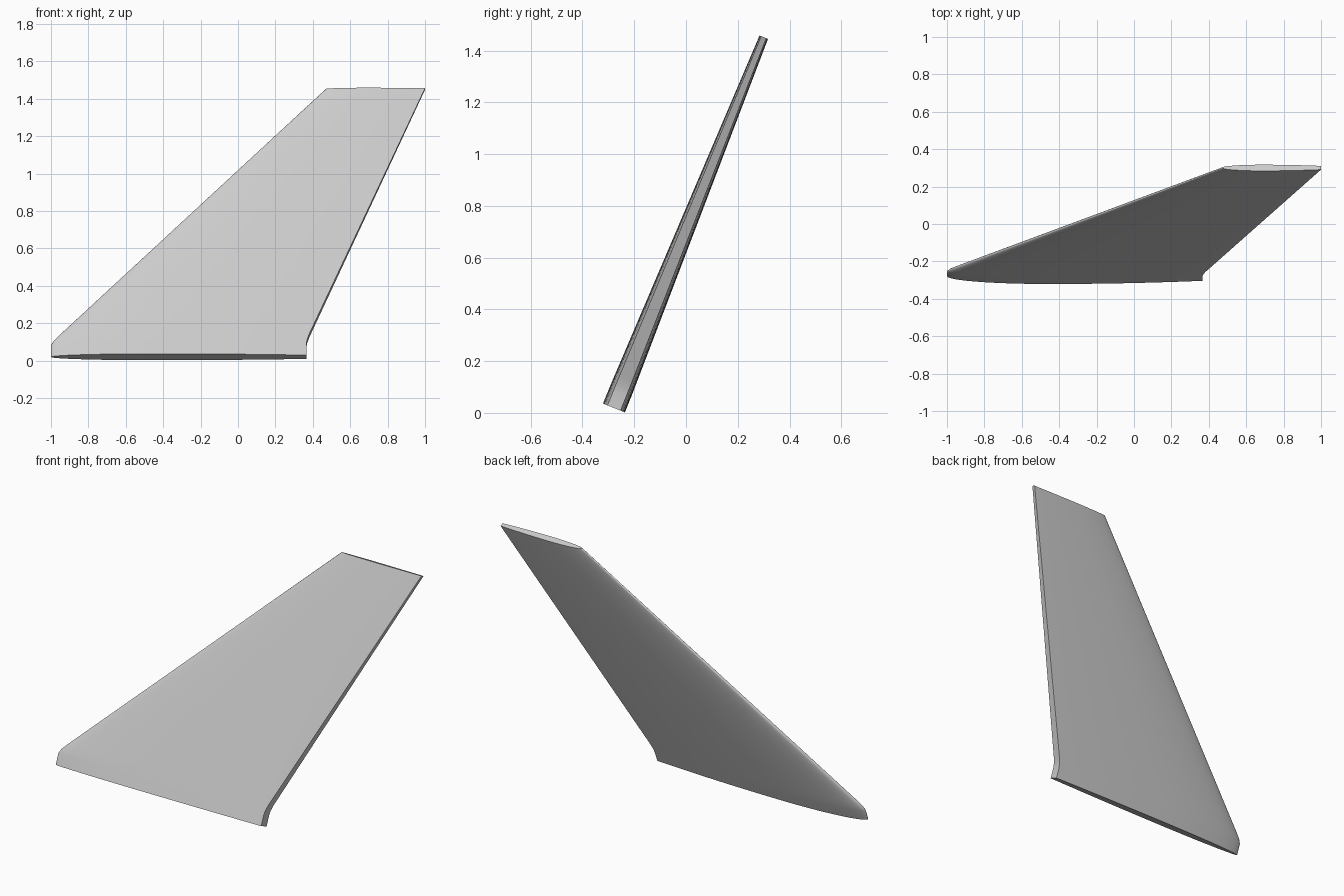
import bpy, bmesh, math
from mathutils import Vector

cube = bpy.data.objects.get("Cube")
if cube:
    bpy.data.objects.remove(cube, do_unlink=True)

CANT = math.radians(22)
THICKNESS = 0.067          # thickness as a share of the chord
CREST = 0.4                # chord position of the thickest point
TAIL = 0.6                 # blunt trailing edge relative to the crest
ACROSS = Vector((0, -math.cos(CANT), math.sin(CANT)))


def half_section(nose_steps=20, tail_steps=10):
    """Elliptical nose up to the crest, then a parabolic taper to a blunt tail."""
    pts = []
    for i in range(nose_steps + 1):
        a = math.pi / 2 * i / nose_steps
        pts.append((CREST * (1 - math.cos(a)), math.sin(a)))
    for i in range(1, tail_steps + 1):
        t = i / tail_steps
        pts.append((CREST + (1 - CREST) * t, 1 - (1 - TAIL) * t * t))
    return pts


half = half_section()
section = half + [(u, -h) for u, h in reversed(half[1:])]

# Stations from root to tip: leading edge (x, z) and trailing edge (x, z)
stations = [
    ((-1.0, 0.019), (0.365, 0.019)),
    ((-1.0, 0.08), (0.365, 0.075)),
    ((-0.988, 0.102), (0.369, 0.1)),
    ((-0.955, 0.135), (0.381, 0.133)),
    ((0.47, 1.452), (1.0, 1.452)),
]

bm = bmesh.new()
rings = []
for (lx, lz), (tx, tz) in stations:
    chord = tx - lx
    ring = []
    for u, h in section:
        z = lz + (tz - lz) * u
        base = Vector((lx + chord * u, -0.278 + (z - 0.02) * math.tan(CANT), z))
        ring.append(bm.verts.new(base + ACROSS * h * THICKNESS * chord / 2))
    rings.append(ring)

# Skin between stations, then root and tip caps
n = len(section)
for low, high in zip(rings, rings[1:]):
    for i in range(n):
        j = (i + 1) % n
        bm.faces.new((low[i], low[j], high[j], high[i]))
bm.faces.new(rings[0])
bm.faces.new(rings[-1])
bmesh.ops.recalc_face_normals(bm, faces=bm.faces)

mesh = bpy.data.meshes.new("swept_fin")
bm.to_mesh(mesh)
bm.free()
fin = bpy.data.objects.new("swept_fin", mesh)
bpy.context.collection.objects.link(fin)

# Plain grey finish
grey = bpy.data.materials.new("light_grey")
grey.use_nodes = True
colour = (0.6, 0.6, 0.6, 1)
grey.diffuse_color = colour
grey.node_tree.nodes["Principled BSDF"].inputs["Base Color"].default_value = colour
mesh.materials.append(grey)

# Smooth skin with crisp caps and trailing edge
bpy.ops.object.select_all(action='DESELECT')
fin.select_set(True)
bpy.context.view_layer.objects.active = fin
bpy.ops.object.shade_smooth_by_angle(angle=math.radians(60))
